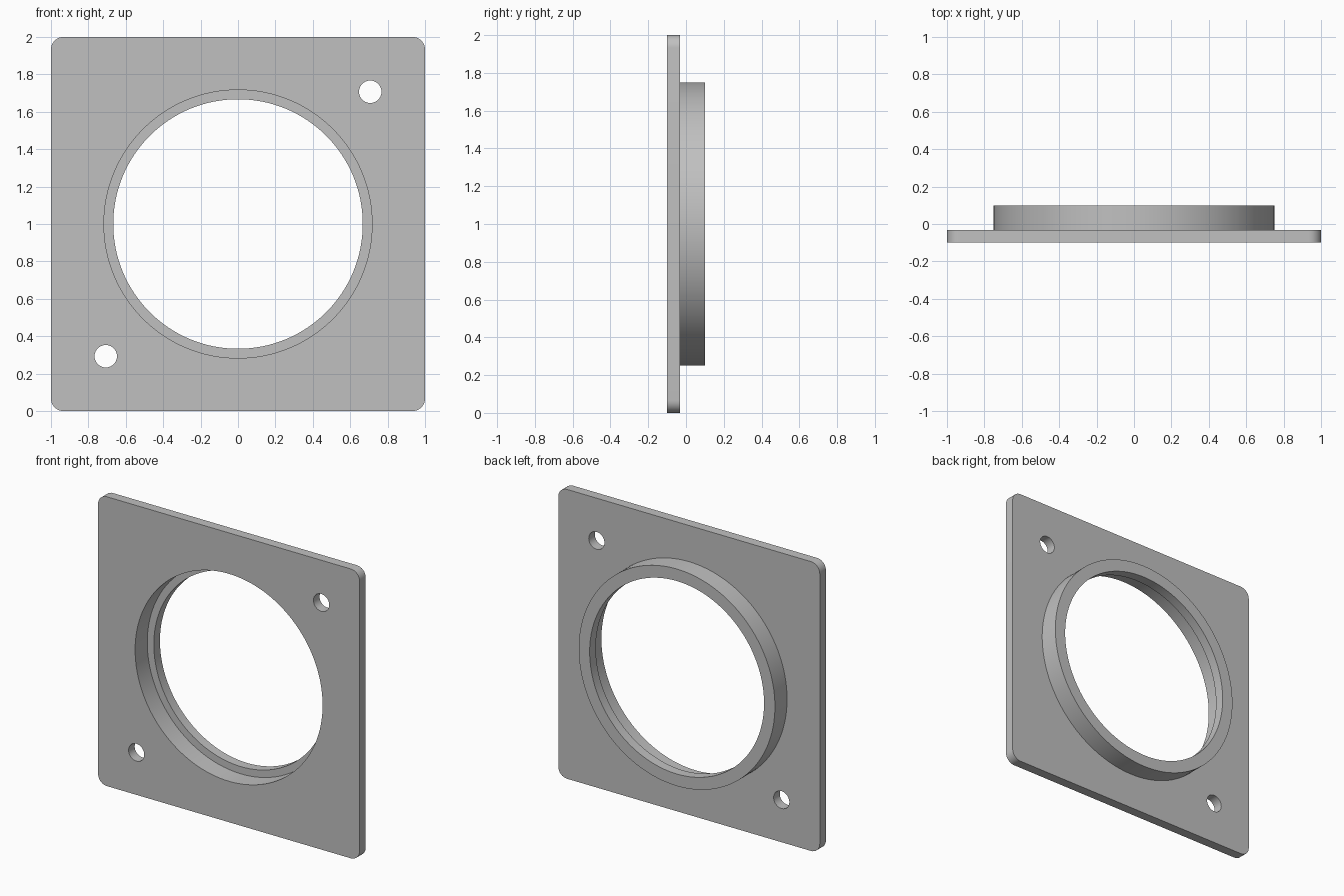
import bpy, bmesh, math
from mathutils import Matrix

FRONT, PLATE_BACK, LIP, BACK = -0.1, -0.033, 0.033, 0.1
HOLE_OFFSET = 0.707

default = bpy.data.objects.get("Cube")
if default:
    bpy.data.objects.remove(default, do_unlink=True)

grey = bpy.data.materials.new("plain grey")
grey.use_nodes = True
colour = (0.53, 0.53, 0.53, 1)
grey.diffuse_color = colour
for node in grey.node_tree.nodes:
    if node.type == 'BSDF_PRINCIPLED':
        node.inputs["Base Color"].default_value = colour


def add_object(name, bm):
    mesh = bpy.data.meshes.new(name)
    bm.to_mesh(mesh)
    bm.free()
    mesh.materials.append(grey)
    obj = bpy.data.objects.new(name, mesh)
    bpy.context.collection.objects.link(obj)
    return obj


def cylinder(name, radius, y0, y1, x=0, z=1, sides=128):
    """Closed cylinder along y."""
    bm = bmesh.new()
    place = Matrix.Translation((x, (y0 + y1) / 2, z)) @ Matrix.Rotation(math.pi / 2, 4, 'X')
    bmesh.ops.create_cone(bm, cap_ends=True, segments=sides, radius1=radius,
                          radius2=radius, depth=y1 - y0, matrix=place)
    return add_object(name, bm)


def combine(target, tool, operation):
    """Apply a boolean and discard the helper."""
    tool.hide_render = True
    mod = target.modifiers.new(operation, 'BOOLEAN')
    mod.operation = operation
    mod.solver = 'EXACT'
    mod.object = tool
    bpy.context.view_layer.objects.active = target
    bpy.ops.object.modifier_apply(modifier=mod.name)
    bpy.data.objects.remove(tool, do_unlink=True)


# Square plate with rounded corners
bm = bmesh.new()
size = Matrix.Diagonal((2, PLATE_BACK - FRONT, 2, 1))
bmesh.ops.create_cube(bm, size=1, matrix=Matrix.Translation((0, (FRONT + PLATE_BACK) / 2, 1)) @ size)
corners = [e for e in bm.edges if abs(e.verts[0].co.y - e.verts[1].co.y) > 0.01]
bmesh.ops.bevel(bm, geom=corners, offset=0.067, segments=8, profile=0.5, affect='EDGES')
flange = add_object("flange_plate_with_collar", bm)

# Collar standing out of the back
combine(flange, cylinder("collar", 0.75, PLATE_BACK - 0.03, BACK), 'UNION')

# Stepped bore: wide seat from the front, narrower opening through the lip
combine(flange, cylinder("seat_cutter", 0.717, FRONT - 0.1, LIP), 'DIFFERENCE')
combine(flange, cylinder("opening_cutter", 0.667, FRONT - 0.1, BACK + 0.1), 'DIFFERENCE')

# Two screw holes on one diagonal
for side in (-1, 1):
    hole = cylinder("screw_hole_cutter", 0.06, FRONT - 0.1, BACK + 0.1,
                    side * HOLE_OFFSET, 1 + side * HOLE_OFFSET, 48)
    combine(flange, hole, 'DIFFERENCE')

# Smooth round walls, crisp edges
bpy.ops.object.select_all(action='DESELECT')
flange.select_set(True)
bpy.context.view_layer.objects.active = flange
bpy.ops.object.shade_smooth_by_angle(angle=math.radians(30))
